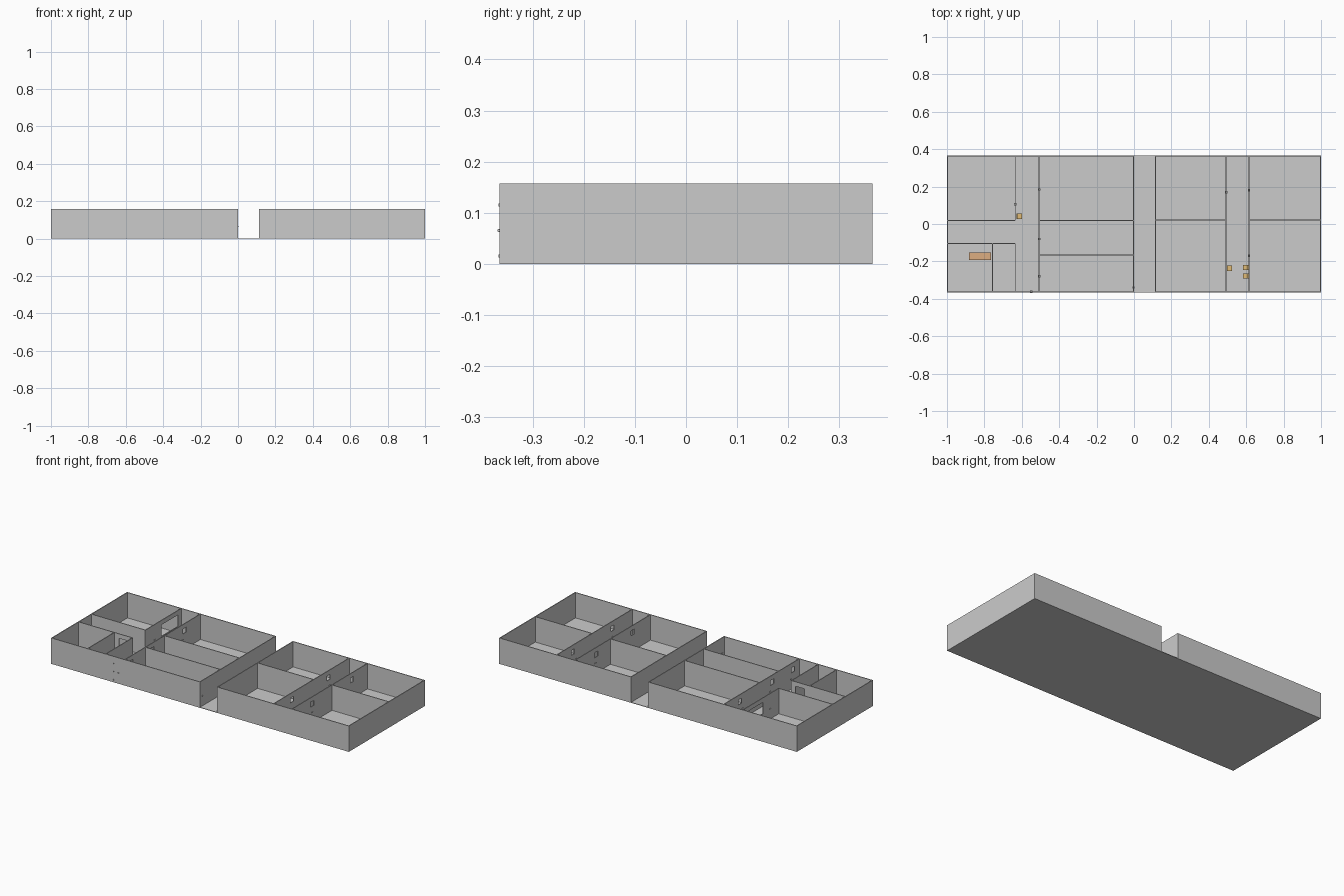
import bpy, bmesh
from mathutils import Matrix, Vector

if "Cube" in bpy.data.objects:
    bpy.data.objects.remove(bpy.data.objects["Cube"])

H, T = 0.157, 0.005      # wall height and thickness
W, D = 1.0, 0.365        # half width and half depth


def material(name, color):
    m = bpy.data.materials.new(name)
    m.diffuse_color = color
    m.use_nodes = True
    m.node_tree.nodes["Principled BSDF"].inputs["Base Color"].default_value = m.diffuse_color
    return m


tan = material("tan", (0.72, 0.42, 0.22, 1))
amber = material("amber", (0.75, 0.5, 0.18, 1))


def boxes(name, items, mat=None):
    """One object made from (x0, x1, y0, y1, z0, z1) boxes."""
    bm = bmesh.new()
    for x0, x1, y0, y1, z0, z1 in items:
        m = Matrix.Translation(((x0 + x1) / 2, (y0 + y1) / 2, (z0 + z1) / 2))
        m = m @ Matrix.Diagonal((x1 - x0, y1 - y0, z1 - z0, 1))
        bmesh.ops.create_cube(bm, size=1, matrix=m)
    me = bpy.data.meshes.new(name)
    bm.to_mesh(me)
    bm.free()
    ob = bpy.data.objects.new(name, me)
    bpy.context.collection.objects.link(ob)
    if mat:
        me.materials.append(mat)
    return ob


def wall(name, axis, pos, a, b, holes=()):
    """Straight wall along axis from a to b; holes are (start, end, z0, z1)."""
    spans, u = [], a
    for h0, h1, z0, z1 in sorted(holes):
        spans += [(u, h0, 0, H), (h0, h1, z1, H)]
        if z0 > 0:
            spans.append((h0, h1, 0, z0))
        u = h1
    spans.append((u, b, 0, H))
    t = T / 2
    if axis == 'x':
        items = [(s, e, pos - t, pos + t, z0, z1) for s, e, z0, z1 in spans]
    else:
        items = [(pos - t, pos + t, s, e, z0, z1) for s, e, z0, z1 in spans]
    return boxes(name, items)


def pane(u):
    """Small vision opening in a door centred at u."""
    return (u - 0.015, u + 0.015, 0.1, 0.13)


def handle(name, axis, pos, u):
    """Lever handles on both sides of a door."""
    r, w, z = 0.006, 0.006, 0.065
    if axis == 'y':
        boxes(name, [(pos - r, pos + r, u - w, u + w, z - .002, z + .002)])
    else:
        boxes(name, [(u - w, u + w, pos - r, pos + r, z - .002, z + .002)])


# Floor slab
boxes("floor", [(-W, W, -D, D, 0, 0.003)])

# Outer walls of the two blocks
for name, x0, x1 in (("left", -W, 0), ("right", 0.113, W)):
    for side, y in (("front", -D + T / 2), ("back", D - T / 2)):
        wall(f"{name}_{side}_wall", 'x', y, x0, x1)
    for i, x in enumerate((x0 + T / 2, x1 - T / 2)):
        wall(f"{name}_end_wall_{i}", 'y', x, -D, D)

# Left block partitions
wall("office_wall", 'y', -0.635, 0.018, D, [(0.17, 0.33, 0.06, 0.13)])
wall("wash_side_wall", 'y', -0.635, -D, -0.105)
wall("wash_divider", 'y', -0.757, -D, -0.105)
wall("office_front_wall", 'x', 0.018, -W, -0.635)
wall("wash_front_wall", 'x', -0.105, -W, -0.635, [(-0.725, -0.665, 0, 0.13)])
wall("left_corridor_wall", 'y', -0.507, -D, D, [pane(u) for u in (-0.3, -0.1, 0.21)])
for y in (0.018, -0.165):
    wall("left_room_divider", 'x', y, -0.507, 0)

# Right block partitions
wall("corridor_wall_a", 'y', 0.493, -D, D, [pane(-0.19), pane(0.16)])
wall("corridor_wall_b", 'y', 0.615, -D, D, [pane(-0.17), pane(0.21)])
wall("room_divider_a", 'x', 0.022, 0.113, 0.493)
wall("room_divider_b", 'x', 0.022, 0.615, W)

# Door handles
for x, y in ((-0.507, 0.185), (-0.507, -0.08), (-0.507, -0.28), (0.493, 0.17),
             (0.615, 0.18), (0.615, -0.17), (-0.003, -0.34), (-0.635, 0.105)):
    handle("door_handle", 'y', x, y)
handle("entrance_handle", 'x', -D + T / 2, -0.55)
boxes("entrance_hinges", [(-0.582, -0.578, -D - .002, -D, z, z + .006)
                          for z in (0.012, 0.062, 0.112)])


def furniture(name, x, y, sx, sy, h, mat, back=0):
    """Slab on four legs; back = +1/-1 adds a chair back on that x side."""
    parts = [(x - sx, x + sx, y - sy, y + sy, h - .004, h)]
    for i in (-1, 1):
        for j in (-1, 1):
            cx, cy = x + i * (sx - .002), y + j * (sy - .002)
            parts.append((cx - .002, cx + .002, cy - .002, cy + .002, .003, h - .004))
    if back:
        cx = x + back * (sx - .002)
        parts.append((cx - .002, cx + .002, y - sy, y + sy, h, h + .03))
    boxes(name, parts, mat)


# Table and chairs
furniture("table", -0.823, -0.172, 0.058, 0.02, 0.05, tan)
for x, y, back in ((-0.613, 0.041, -1), (0.511, -0.236, -1),
                   (0.597, -0.232, 1), (0.597, -0.278, 1)):
    furniture("chair", x, y, 0.014, 0.014, 0.03, amber, back)
